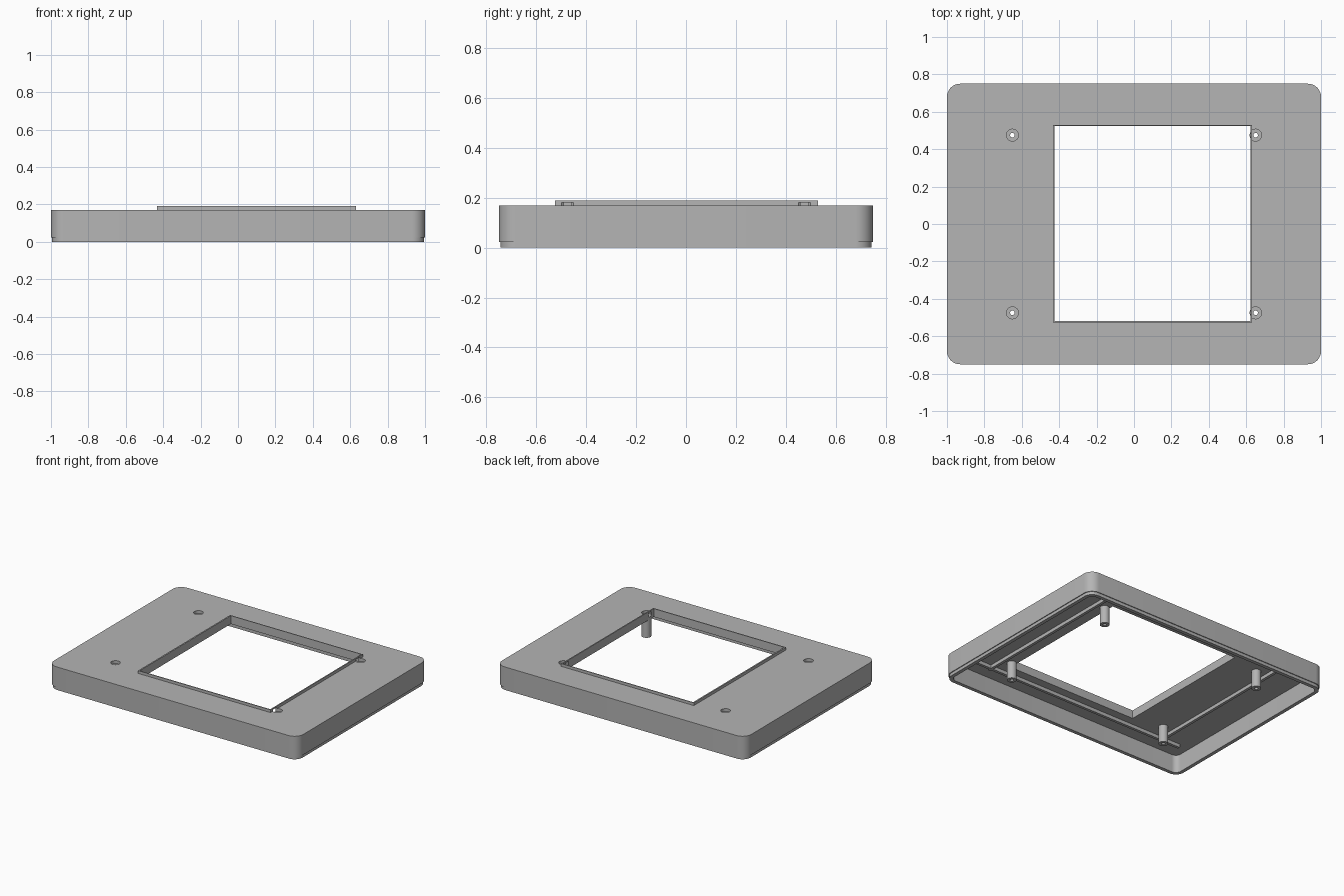
import bpy, bmesh, math

cube = bpy.data.objects.get("Cube")
if cube:
    bpy.data.objects.remove(cube, do_unlink=True)

# Single plain material
grey = bpy.data.materials.new("plain_grey")
grey.use_nodes = True
colour = (0.46, 0.46, 0.46, 1)
grey.diffuse_color = colour
grey.node_tree.nodes["Principled BSDF"].inputs["Base Color"].default_value = colour


def prism(name, outline, z0, z1):
    """Extrude a flat outline from z0 to z1."""
    bm = bmesh.new()
    face = bm.faces.new([bm.verts.new((x, y, z0)) for x, y in outline])
    top = bmesh.ops.extrude_face_region(bm, geom=[face])["geom"]
    for v in top:
        if isinstance(v, bmesh.types.BMVert):
            v.co.z = z1
    bmesh.ops.recalc_face_normals(bm, faces=bm.faces)
    mesh = bpy.data.meshes.new(name)
    bm.to_mesh(mesh)
    bm.free()
    mesh.materials.append(grey)
    obj = bpy.data.objects.new(name, mesh)
    bpy.context.collection.objects.link(obj)
    return obj


def rounded(hx, hy, r, steps=8):
    """Outline of a centred rectangle with round corners."""
    pts = []
    for k, (sx, sy) in enumerate(((1, 1), (-1, 1), (-1, -1), (1, -1))):
        for i in range(steps + 1):
            a = (k + i / steps) * math.pi / 2
            pts.append((sx * (hx - r) + r * math.cos(a), sy * (hy - r) + r * math.sin(a)))
    return pts


def rect(x0, x1, y0, y1):
    return [(x0, y0), (x1, y0), (x1, y1), (x0, y1)]


def circle(cx, cy, r, n=32):
    return [(cx + r * math.cos(math.tau * i / n), cy + r * math.sin(math.tau * i / n))
            for i in range(n)]


def combine(target, tool, operation="DIFFERENCE"):
    """Apply a boolean and discard the tool."""
    mod = target.modifiers.new("combine", "BOOLEAN")
    mod.operation = operation
    mod.solver = "EXACT"
    mod.object = tool
    bpy.context.view_layer.objects.active = target
    bpy.ops.object.modifier_apply(modifier=mod.name)
    bpy.data.objects.remove(tool, do_unlink=True)


PLATE_Z, TOP_Z, STEP_Z = 0.13, 0.17, 0.022

# Outer shell with a slightly narrower bottom lip, hollow underneath
shell = prism("shell", rounded(1.0, 0.75, 0.07), STEP_Z, TOP_Z)
combine(shell, prism("lip", rounded(0.994, 0.744, 0.064), 0, 0.06), "UNION")
combine(shell, prism("cavity", rounded(0.968, 0.718, 0.04), -0.1, PLATE_Z))

# Raised rim and window opening
combine(shell, prism("rim", rect(-0.434, 0.63, -0.526, 0.53), 0.15, 0.19), "UNION")
combine(shell, prism("window", rect(-0.424, 0.622, -0.519, 0.524), -0.1, 0.3))

# Hollow screw posts set in round recesses
posts = []
for x, sx in ((-0.65, "right"), (0.65, "left")):
    for y, sy in ((-0.475, "front"), (0.475, "back")):
        combine(shell, prism("recess", circle(x, y, 0.032), 0.1, 0.181))
        post = prism(f"screw_post_{sy}_{sx}", circle(x, y, 0.032), 0.002, 0.15)
        combine(post, prism("bore", circle(x, y, 0.0125, 16), -0.1, 0.3))
        posts.append(post)

# Stiffening ribs under the plate
for s, side in ((-1, "front"), (1, "back")):
    y = s * 0.59
    prism(f"rib_{side}", rect(-0.88, 0.88, y - 0.01, y + 0.01), 0.105, PLATE_Z + 0.005)
for s, side in ((-1, "right"), (1, "left")):
    x = s * 0.73
    prism(f"rib_{side}", rect(x - 0.01, x + 0.01, -0.61, 0.61), 0.105, PLATE_Z + 0.005)

# Smooth the rounded corners and posts, keep sharp edges
for obj in [shell] + posts:
    bpy.ops.object.select_all(action="DESELECT")
    obj.select_set(True)
    bpy.context.view_layer.objects.active = obj
    bpy.ops.object.shade_smooth_by_angle(angle=math.radians(30))
